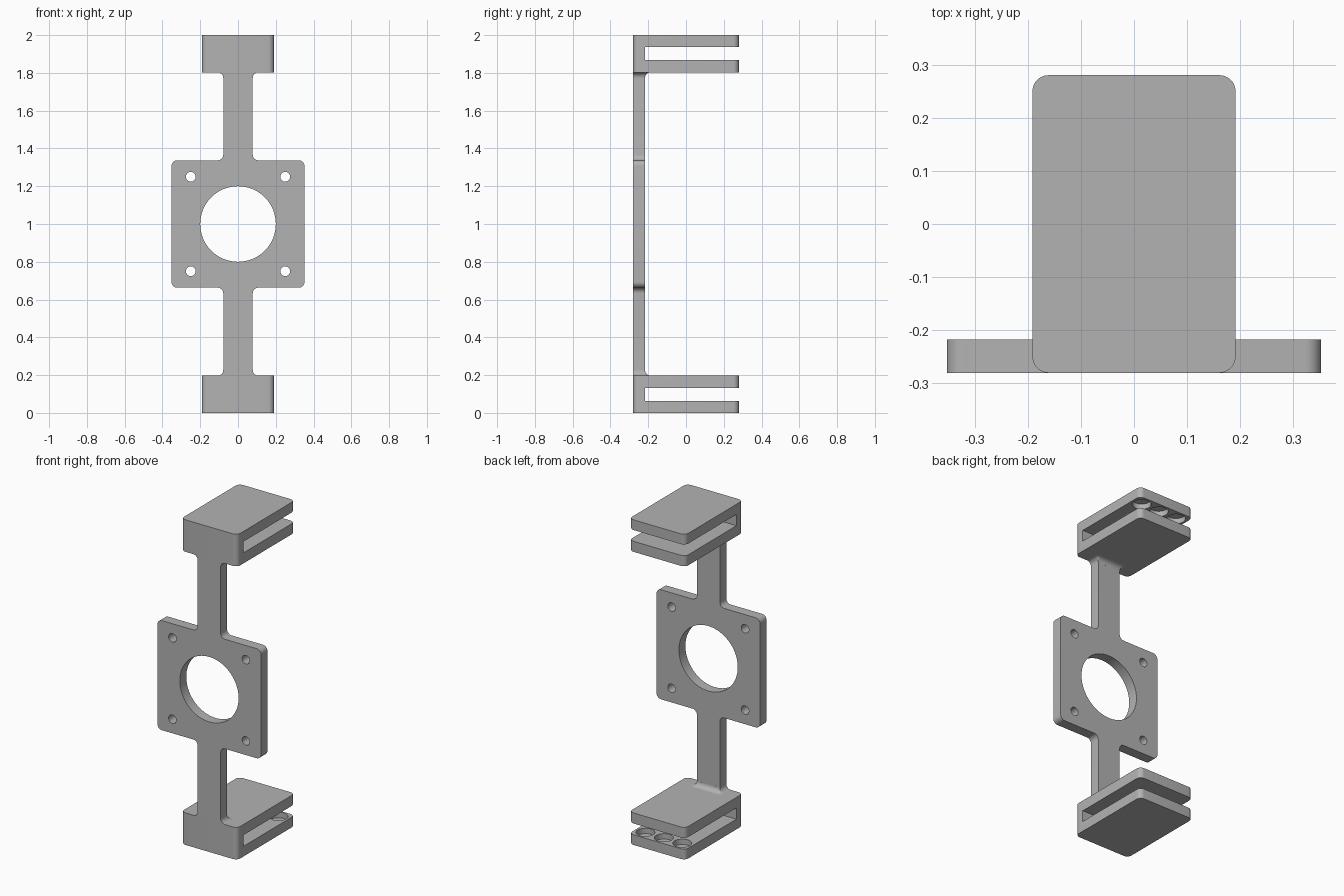
import bpy, bmesh, math
from mathutils import Vector, Matrix

cube = bpy.data.objects.get("Cube")
if cube:
    bpy.data.objects.remove(cube)

grey = bpy.data.materials.new("matte_grey")
grey.use_nodes = True
grey.diffuse_color = (0.45, 0.45, 0.45, 1)
grey.node_tree.nodes["Principled BSDF"].inputs["Base Color"].default_value = grey.diffuse_color

# Main sizes
FRONT, THICK = -0.28, 0.063
WALL = FRONT + THICK
CLAMP_W, CLAMP_H = 0.191, 0.197
STEM_W, FILLET = 0.078, 0.03


def rounded(points, steps=8):
    """Replace each (u, v, radius) corner by an arc."""
    out = []
    for i, (u, v, r) in enumerate(points):
        p = Vector((u, v))
        a = (Vector(points[i - 1][:2]) - p).normalized()
        b = (Vector(points[(i + 1) % len(points)][:2]) - p).normalized()
        if r == 0:
            out.append(p)
            continue
        centre = p + (a + b) * r
        for k in range(steps + 1):
            t = k / steps * math.pi / 2
            out.append(centre - b * r * math.cos(t) - a * r * math.sin(t))
    return out


def finish(name, bm):
    bmesh.ops.recalc_face_normals(bm, faces=bm.faces)
    mesh = bpy.data.meshes.new(name)
    bm.to_mesh(mesh)
    bm.free()
    obj = bpy.data.objects.new(name, mesh)
    bpy.context.collection.objects.link(obj)
    mesh.materials.append(grey)
    return obj


def loft(name, rings):
    """Skin a stack of equal rings and cap both ends."""
    bm = bmesh.new()
    loops = [[bm.verts.new(p) for p in ring] for ring in rings]
    n = len(loops[0])
    for lo, hi in zip(loops, loops[1:]):
        for i in range(n):
            j = (i + 1) % n
            bm.faces.new((lo[i], lo[j], hi[j], hi[i]))
    bm.faces.new(loops[0])
    bm.faces.new(loops[-1])
    return finish(name, bm)


def cylinder(centre, radius, depth, along_y=False, sides=48):
    bm = bmesh.new()
    turn = Matrix.Rotation(math.pi / 2 if along_y else 0, 4, "X")
    bmesh.ops.create_cone(bm, cap_ends=True, segments=sides, radius1=radius, radius2=radius,
                          depth=depth, matrix=Matrix.Translation(centre) @ turn)
    return finish("cutter", bm)


def cut(obj, cutters):
    bpy.context.view_layer.objects.active = obj
    for cutter in cutters:
        mod = obj.modifiers.new("cut", "BOOLEAN")
        mod.operation, mod.solver, mod.object = "DIFFERENCE", "EXACT", cutter
        bpy.ops.object.modifier_apply(modifier=mod.name)
        bpy.data.objects.remove(cutter)


def smooth(obj):
    bpy.ops.object.select_all(action="DESELECT")
    obj.select_set(True)
    bpy.context.view_layer.objects.active = obj
    bpy.ops.object.shade_smooth_by_angle(angle=math.radians(30))


# Mounting plate with both stems, one filleted outline
PLATE_W, PLATE_H = 0.352, 0.337
right_side = [(STEM_W, CLAMP_H - 1, 0), (STEM_W, -PLATE_H, FILLET), (PLATE_W, -PLATE_H, FILLET),
              (PLATE_W, PLATE_H, FILLET), (STEM_W, PLATE_H, FILLET), (STEM_W, 1 - CLAMP_H, 0)]
outline = rounded(right_side + [(-u, v, r) for u, v, r in reversed(right_side)])
plate = loft("mounting_plate", [[(p.x, y, p.y + 1) for p in outline] for y in (FRONT, WALL)])
mid = (FRONT + WALL) / 2
holes = [cylinder((0, mid, 1), 0.2, 0.2, True, 96)]
holes += [cylinder((x, mid, 1 + z), 0.026, 0.2, True, 32) for x in (-0.25, 0.25) for z in (-0.25, 0.25)]
cut(plate, holes)
smooth(plate)


def flare_ring(d, z):
    """Stem section grown by d on its sides and back."""
    ring = [Vector((STEM_W + d, FRONT, z))]
    arc = [k / 8 * math.pi / 2 for k in range(9)]
    ring += [Vector((STEM_W + d * math.cos(t), WALL + d * math.sin(t), z)) for t in arc]
    return ring + [Vector((-p.x, p.y, z)) for p in reversed(ring)]


for side, flip in (("lower", False), ("upper", True)):
    def height(z):
        return 2 - z if flip else z

    # Clamp: rounded block, open slot, round pockets inside the outer jaw
    half = [(CLAMP_W, FRONT, FILLET), (CLAMP_W, -FRONT, FILLET)]
    section = rounded(half + [(-u, v, r) for u, v, r in reversed(half)])
    clamp = loft(side + "_clamp", [[(p.x, p.y, height(z)) for p in section] for z in (0, CLAMP_H)])
    slot = [(-1, WALL), (1, WALL), (1, 1), (-1, 1)]
    cutters = [loft("cutter", [[(x, y, height(z)) for x, y in slot] for z in (0.063, 0.132)])]
    cutters += [cylinder((x, 0.215, height(0.07)), 0.053, 0.08) for x in (-0.125, 0, 0.125)]
    cut(clamp, cutters)
    smooth(clamp)

    # Curved flare where the stem meets the clamp
    rings = []
    for k in range(9):
        t = k / 8 * math.pi / 2
        grow = max(FILLET * (1 - math.sin(t)), 0.0002)
        rings.append(flare_ring(grow, height(CLAMP_H + FILLET * (1 - math.cos(t)))))
    smooth(loft(side + "_stem_flare", rings))
